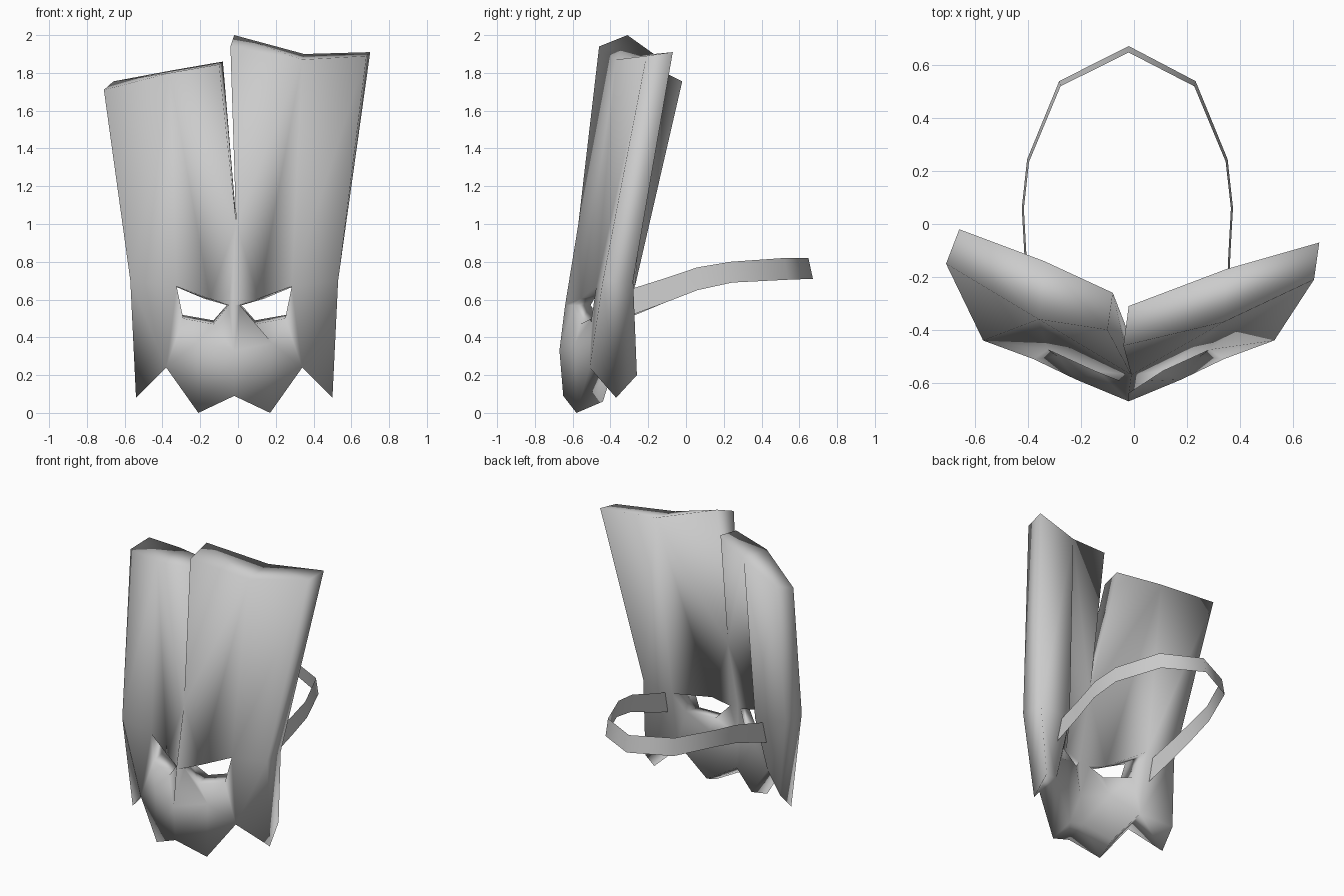
import bpy, bmesh, math
from mathutils import Vector

if "Cube" in bpy.data.objects:
    bpy.data.objects.remove(bpy.data.objects["Cube"])

grey = bpy.data.materials.new("plain grey")
grey.diffuse_color = (0.6, 0.6, 0.6, 1)
grey.use_nodes = True
grey.node_tree.nodes["Principled BSDF"].inputs["Base Color"].default_value = grey.diffuse_color
CX = -0.02  # centre line of the mask


def make_object(name, bm, angle):
    bmesh.ops.recalc_face_normals(bm, faces=bm.faces)
    mesh = bpy.data.meshes.new(name)
    bm.to_mesh(mesh)
    bm.free()
    mesh.materials.append(grey)
    ob = bpy.data.objects.new(name, mesh)
    bpy.context.collection.objects.link(ob)
    bpy.context.view_layer.objects.active = ob
    ob.select_set(True)
    bpy.ops.object.shade_smooth_by_angle(angle=math.radians(angle))
    ob.select_set(False)
    return ob


# Half mask: front point (relative to the centre line), then step to the inner skin
half = {
    "chin": ((0, -.65, .09), (0, .13, .06)),
    "lip": ((0, -.67, .33), (0, .13, .03)),
    "nose": ((0, -.64, .57), (0, .11, .02)),
    "split": ((.01, -.57, 1.0), (0, .13, .03)),
    "fang": ((.19, -.58, 0), (-.02, .14, .06)),
    "notch": ((.36, -.51, .24), (-.02, .14, .04)),
    "tip": ((.52, -.37, .08), (-.01, .11, .12)),
    "side": ((.55, -.44, .70), (-.01, .16, .0)),
    "cheek": ((.2, -.587, .37), (-.03, .13, .02)),
    "eye_in": ((.03, -.595, .57), (.01, .09, .0)),
    "eye_low": ((.11, -.56, .47), (.0, .11, .02)),
    "eye_out": ((.27, -.50, .50), (.01, .13, .02)),
    "brow": ((.13, -.555, .605), (.03, .07, .0)),
    "brow_out": ((.305, -.475, .67), (.01, .205, .0)),
}
# Torn tops of the two panels differ
tops = {
    1: {"top_in": ((-.02, -.46, 1.94), (.02, .15, .06)),
        "top_mid": ((.36, -.37, 1.87), (.01, .20, .03)),
        "top_out": ((.70, -.21, 1.89), (.02, .14, .02))},
    -1: {"top_in": ((.08, -.40, 1.845), (-.02, .14, .015)),
         "top_mid": ((.34, -.36, 1.80), (-.02, .22, .015)),
         "top_out": ((.69, -.15, 1.71), (-.05, .13, .045))},
}
faces = ["nose eye_in brow split", "split brow top_mid", "split top_mid top_in",
         "brow brow_out top_mid", "brow_out side top_out top_mid",
         "brow_out eye_out notch", "brow_out notch side", "notch tip side",
         "eye_out eye_low cheek", "eye_out cheek notch", "notch cheek fang",
         "eye_in nose lip", "eye_in lip cheek eye_low", "cheek lip chin fang"]
shared = ("chin", "lip", "nose", "split")

# Mask: outer skin, inner skin and a rim along every open edge
bm = bmesh.new()
verts, inner = {}, {}
for s in (1, -1):
    for key, (p, d) in {**half, **tops[s]}.items():
        if key in shared and s == -1:
            verts[s, key] = verts[1, key]
            continue
        front = Vector((CX + s * p[0], p[1], p[2]))
        v = verts[s, key] = bm.verts.new(front)
        inner[v] = bm.verts.new(front + Vector((s * d[0], d[1], d[2])))
    for f in faces:
        loop = [verts[s, k] for k in f.split()]
        bm.faces.new(loop[::s])
edges = [e for e in bm.edges if e.is_boundary]
outer_faces = list(bm.faces)
for f in outer_faces:
    bm.faces.new([inner[v] for v in reversed(f.verts)])
for e in edges:
    a, b = e.verts
    bm.faces.new((a, b, inner[b], inner[a]))
make_object("mask", bm, 180)

# Head strap: thin band rising to the back
path = [(-.38, -.36, .48, .62), (-.41, -.12, .58, .71), (-.42, .06, .65, .77),
        (-.40, .24, .69, .80), (-.28, .53, .705, .82), (-.02, .66, .71, .82),
        (.23, .53, .705, .82), (.35, .24, .69, .80), (.37, .06, .65, .77),
        (.36, -.12, .58, .71), (.355, -.31, .51, .65)]
bm = bmesh.new()
rows = []
for x, y, z0, z1 in path:
    lean = .012 * max(0, y) / .655
    side = .01 * (x + .025)
    rows.append((bm.verts.new((x + side, y + lean, z0)),
                 bm.verts.new((x - side, y - lean, z1))))
for (a, b), (c, d) in zip(rows, rows[1:]):
    bm.faces.new((a, c, d, b))
make_object("head_strap", bm, 180)
